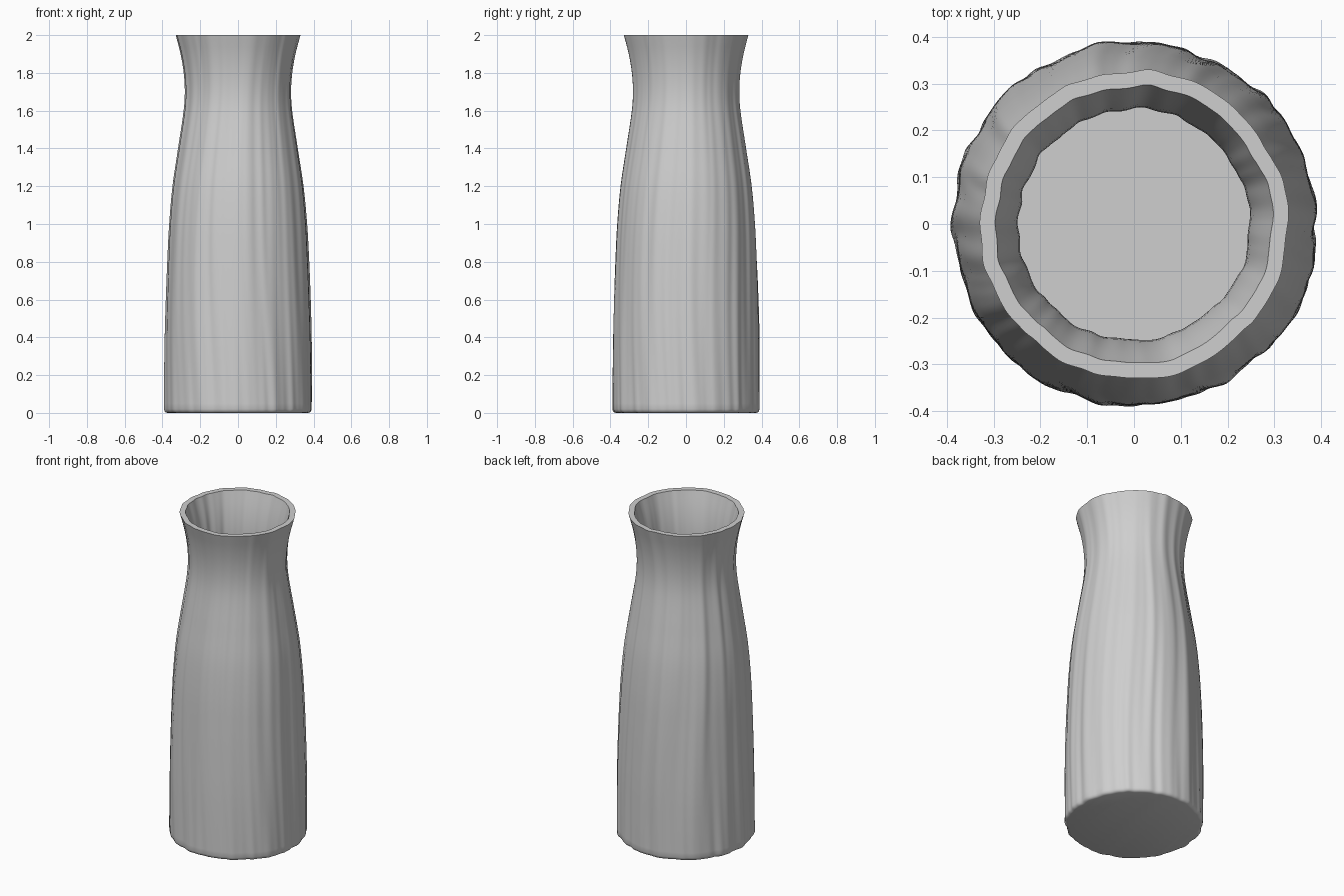
import bpy, bmesh, math
from mathutils import Vector, noise

if "Cube" in bpy.data.objects:
    bpy.data.objects.remove(bpy.data.objects["Cube"])

SEGMENTS = 288
WALL = 0.033
FLOOR_Z = 0.05

# Outer silhouette: (height, mean radius)
PROFILE = [(0.0, 0.389), (0.2, 0.388), (0.4, 0.386), (0.6, 0.381), (0.8, 0.374),
           (1.0, 0.364), (1.2, 0.346), (1.4, 0.316), (1.6, 0.286), (1.7, 0.280),
           (1.8, 0.286), (1.9, 0.303), (2.0, 0.329)]


def radius(z):
    """Smooth Catmull-Rom style interpolation of the silhouette."""
    n = len(PROFILE)
    slope = []
    for i in range(n):
        a, b = PROFILE[max(i - 1, 0)], PROFILE[min(i + 1, n - 1)]
        slope.append((b[1] - a[1]) / (b[0] - a[0]))
    i = 0
    while i < n - 2 and z > PROFILE[i + 1][0]:
        i += 1
    (z0, r0), (z1, r1) = PROFILE[i], PROFILE[i + 1]
    h = z1 - z0
    t = (z - z0) / h
    return ((2*t**3 - 3*t**2 + 1) * r0 + (t**3 - 2*t**2 + t) * h * slope[i]
            + (3*t**2 - 2*t**3) * r1 + (t**3 - t**2) * h * slope[i + 1])


def flutes(angle, z):
    """Irregular vertical folds that wander gently, finer toward the base."""
    a = angle + 0.05 * math.sin(2.6 * z + math.sin(angle))
    c, s = math.cos(a), math.sin(a)
    broad = noise.noise(Vector((4.2 * c, 4.2 * s, 0.5 * z + 3.3)))
    fine = noise.noise(Vector((8.5 * c, 8.5 * s, 0.7 * z + 9.1)))
    return 0.010 * broad + (0.0085 - 0.003 * z) * fine


def ring(bm, z, offset):
    verts = []
    for k in range(SEGMENTS):
        a = 2 * math.pi * k / SEGMENTS
        r = radius(z) + flutes(a, z) - offset
        verts.append(bm.verts.new((r * math.cos(a), r * math.sin(a), z)))
    return verts


bm = bmesh.new()

# Rounded foot, outer wall, flat lip, inner wall down to the floor
path = [(0.0, 0.018), (0.003, 0.010), (0.009, 0.004), (0.02, 0.0)]
path += [(0.02 + 1.98 * i / 66, 0.0) for i in range(1, 67)]
path += [(2.0 - (2.0 - FLOOR_Z) * i / 50, WALL) for i in range(51)]
rings = [ring(bm, z, off) for z, off in path]
for lower, upper in zip(rings, rings[1:]):
    for k in range(SEGMENTS):
        j = (k + 1) % SEGMENTS
        bm.faces.new((lower[k], lower[j], upper[j], upper[k]))

# Flat underside and inside floor
bm.faces.new(list(reversed(rings[0])))
bm.faces.new(rings[-1])

mesh = bpy.data.meshes.new("vase")
bm.to_mesh(mesh)
bm.free()
vase = bpy.data.objects.new("vase", mesh)
bpy.context.collection.objects.link(vase)

glaze = bpy.data.materials.new("light grey ceramic")
glaze.diffuse_color = (0.62, 0.62, 0.62, 1.0)
glaze.use_nodes = True
glaze.node_tree.nodes["Principled BSDF"].inputs["Base Color"].default_value = glaze.diffuse_color
mesh.materials.append(glaze)

bpy.context.view_layer.objects.active = vase
vase.select_set(True)
bpy.ops.object.shade_smooth_by_angle(angle=math.radians(40))
